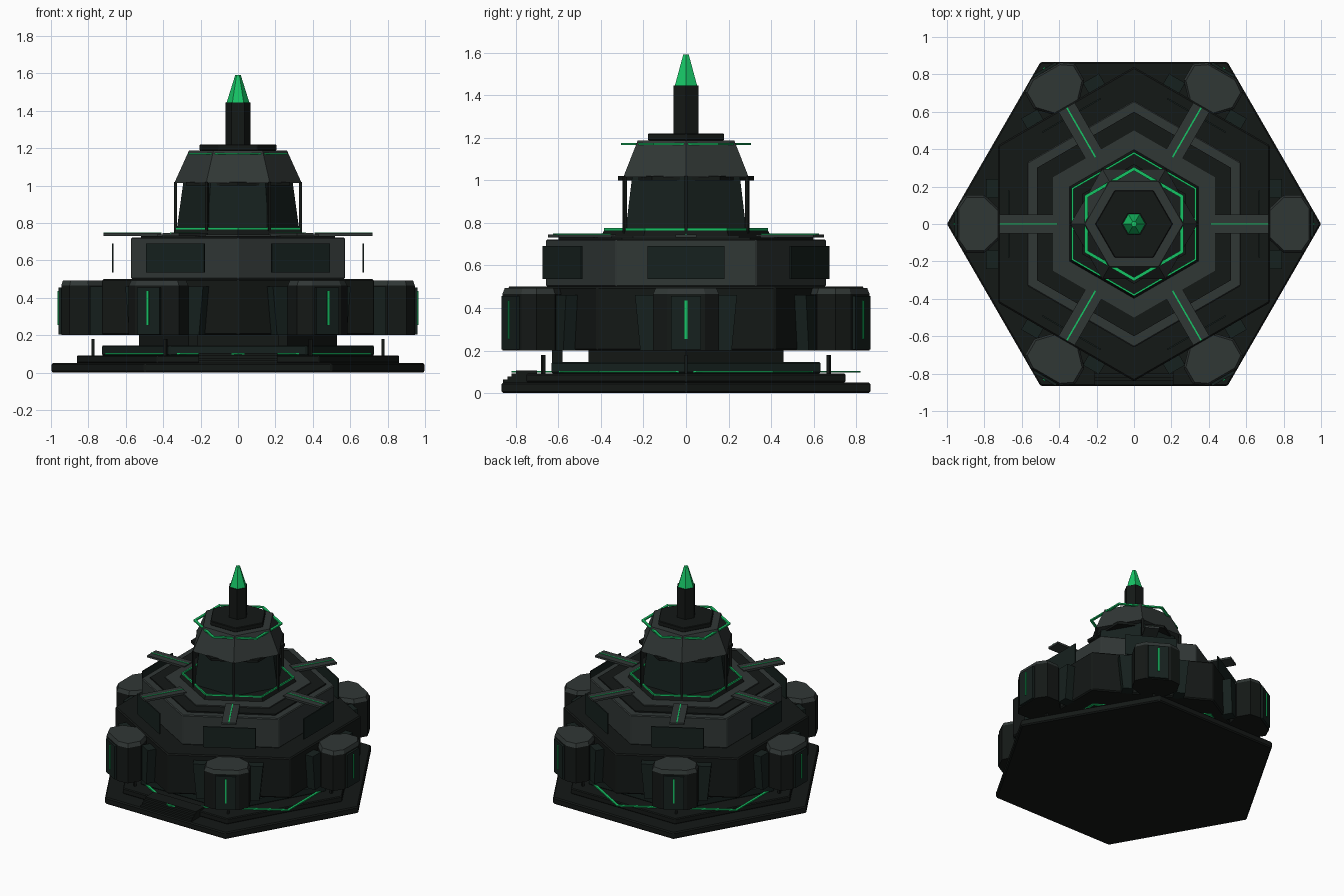
import bpy, bmesh
from math import cos, sin, pi, radians

if "Cube" in bpy.data.objects:
    bpy.data.objects.remove(bpy.data.objects["Cube"])


def material(name, rgb):
    m = bpy.data.materials.new(name)
    m.diffuse_color = (*rgb, 1)
    m.use_nodes = True
    m.node_tree.nodes["Principled BSDF"].inputs["Base Color"].default_value = m.diffuse_color
    return m


DARK = material("dark_metal", (0.007, 0.009, 0.008))
GREY = material("grey_metal", (0.030, 0.038, 0.036))
PANEL = material("panel_metal", (0.008, 0.015, 0.013))
GREEN = material("green_glow", (0.008, 0.55, 0.13))


def finish(name, bm, mat, angle=0, bevel=0):
    bmesh.ops.recalc_face_normals(bm, faces=bm.faces)
    me = bpy.data.meshes.new(name)
    bm.to_mesh(me)
    bm.free()
    me.materials.append(mat)
    ob = bpy.data.objects.new(name, me)
    ob.rotation_euler.z = radians(angle)
    bpy.context.collection.objects.link(ob)
    if bevel:
        mod = ob.modifiers.new("edge", "BEVEL")
        mod.width, mod.segments = bevel, 1
    return ob


def loft(name, loops, mat, angle=0, bevel=0):
    """Skin a stack of equal-length point loops and cap both ends."""
    bm = bmesh.new()
    rows = [[bm.verts.new(p) for p in loop] for loop in loops]
    n = len(rows[0])
    for a, b in zip(rows, rows[1:]):
        for i in range(n):
            j = (i + 1) % n
            bm.faces.new((a[i], a[j], b[j], b[i]))
    bm.faces.new(rows[0][::-1])
    bm.faces.new(rows[-1])
    return finish(name, bm, mat, angle, bevel)


def hexagon(r, z, turn=0):
    return [(r * cos(pi / 3 * i + radians(turn)), r * sin(pi / 3 * i + radians(turn)), z) for i in range(6)]


def hex_tier(name, r0, z0, r1, z1, mat, turn=0, bevel=0):
    return loft(name, [hexagon(r0, z0, turn), hexagon(r1, z1, turn)], mat, 0, bevel)


def hex_ring(name, r, w, z0, z1, mat):
    """Thin hexagonal band with corners on the y axis."""
    bm = bmesh.new()
    rows = [[bm.verts.new(p) for p in hexagon(rr, z, 30)]
            for rr, z in ((r, z0), (r, z1), (r - w, z1), (r - w, z0))]
    for k in range(4):
        a, b = rows[k], rows[(k + 1) % 4]
        for i in range(6):
            j = (i + 1) % 6
            bm.faces.new((a[i], a[j], b[j], b[i]))
    return finish(name, bm, mat)


def box(name, x0, x1, y0, y1, z0, z1, mat, angle=0):
    rect = [(x0, y0), (x1, y0), (x1, y1), (x0, y1)]
    return loft(name, [[(x, y, z) for x, y in rect] for z in (z0, z1)], mat, angle)


# Stepped base
hex_tier("base_plate", 1, 0, 1, 0.05, DARK, bevel=0.008)
hex_tier("base_step", 0.865, 0.05, 0.865, 0.092, DARK, bevel=0.006)
hex_tier("base_upper_step", 0.73, 0.092, 0.73, 0.145, PANEL, bevel=0.006)
hex_ring("base_glow_ring", 0.82, 0.02, 0.096, 0.104, GREEN)
hex_tier("base_neck", 0.53, 0.145, 0.53, 0.205, DARK)

# Front stairs and doorway
for i in range(4):
    box(f"stair_{i}", -0.21, 0.21, -0.86 + 0.02 * i, -0.70, 0.05 + 0.014 * i, 0.064 + 0.014 * i, DARK)
box("doorway", -0.22, 0.22, -0.63, -0.58, 0.14, 0.21, DARK)

# Main body
hex_tier("lower_body", 0.84, 0.2, 0.84, 0.5, DARK, 30, 0.008)
hex_tier("middle_body", 0.66, 0.5, 0.66, 0.722, GREY, 30, 0.006)
hex_tier("deck_lower", 0.60, 0.72, 0.60, 0.731, DARK, 30)
hex_tier("deck_middle", 0.50, 0.73, 0.50, 0.739, GREY, 30)
hex_tier("deck_upper", 0.40, 0.735, 0.385, 0.765, DARK, 30)
hex_ring("deck_glow_ring", 0.385, 0.012, 0.765, 0.775, GREEN)

# Pods and details repeated on each of the six sides
half = [(0.71, 0.07), (0.80, 0.155), (0.90, 0.155), (0.945, 0.09)]
outline = [(x, -y) for x, y in half] + half[::-1]
for a in range(0, 360, 60):
    top = [(0.83 + (x - 0.83) * 0.92, y * 0.92, 0.493) for x, y in outline]
    loft(f"pod_{a}", [[(x, y, 0.2) for x, y in outline],
                      [(x, y, 0.465) for x, y in outline]], DARK, a)
    loft(f"pod_roof_{a}", [[(x, y, 0.465) for x, y in outline], top], GREY, a)
    box(f"pod_plate_{a}", 0.94, 0.96, -0.07, 0.07, 0.205, 0.455, PANEL, a)
    box(f"pod_light_{a}", 0.955, 0.966, -0.006, 0.006, 0.255, 0.435, GREEN, a)
    for s in (-1, 1):
        loft(f"pod_buttress_{a}_{s}",
             [[(0.71, s * 0.14, z), (0.79, s * 0.14, z), (0.79, s * w, z), (0.71, s * w, z)]
              for z, w in ((0.2, 0.215), (0.46, 0.24))], PANEL, a)
    box(f"wall_panel_{a}", 0.666, 0.674, -0.18, 0.18, 0.535, 0.69, PANEL, a)
    box(f"roof_fin_{a}", 0.41, 0.72, -0.05, 0.05, 0.731, 0.746, GREY, a)
    box(f"roof_fin_light_{a}", 0.41, 0.72, -0.004, 0.004, 0.744, 0.749, GREEN, a)
    box(f"base_post_{a}", 0.767, 0.783, -0.008, 0.008, 0.09, 0.18, DARK, a)
    box(f"tower_post_{a}", 0.325, 0.341, -0.008, 0.008, 0.745, 1.02, DARK, a)

# Tower, dome and mast
hex_tier("tower", 0.328, 0.76, 0.292, 1.02, PANEL)
hex_tier("tower_collar", 0.32, 1.0, 0.32, 1.02, DARK, 30)
hex_tier("dome", 0.34, 1.015, 0.262, 1.187, GREY)
hex_ring("dome_glow_ring", 0.305, 0.02, 1.165, 1.175, GREEN)
hex_tier("mast_foot", 0.207, 1.187, 0.207, 1.22, DARK, bevel=0.004)
hex_tier("mast", 0.068, 1.22, 0.068, 1.445, DARK)
hex_tier("beacon", 0.062, 1.44, 0.015, 1.59, GREEN)
